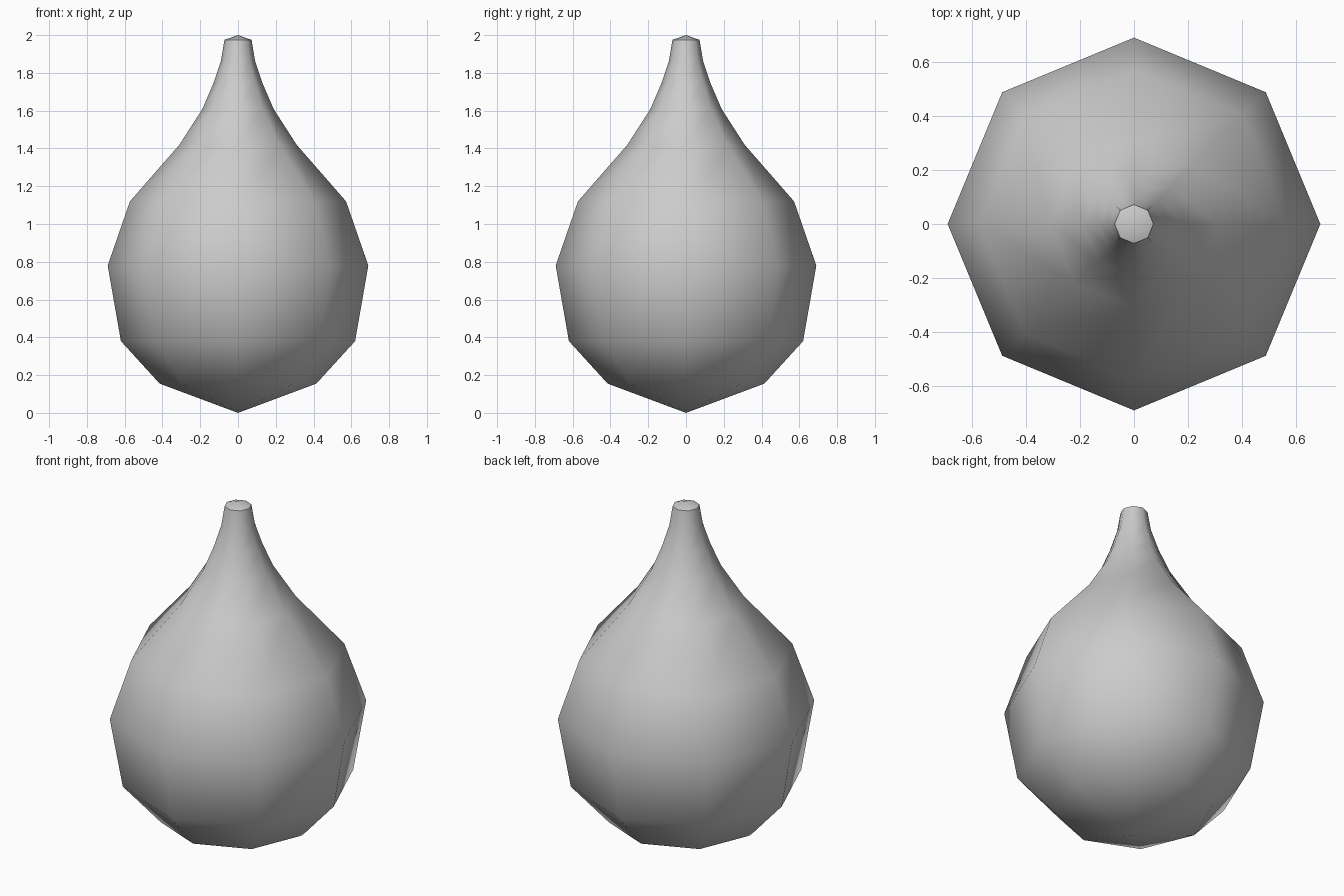
import bpy, bmesh
from math import radians, tau
from mathutils import Vector

cube = bpy.data.objects.get("Cube")
if cube:
    bpy.data.objects.remove(cube, do_unlink=True)

SIDES = 8

# Single grey material
grey = bpy.data.materials.new("light grey")
grey.use_nodes = True
colour = (0.6, 0.6, 0.6, 1.0)
grey.diffuse_color = colour
grey.node_tree.nodes["Principled BSDF"].inputs["Base Color"].default_value = colour

# Profile (radius, height) from the bottom tip to the slightly domed top
profile = [(0, 0), (0.415, 0.155), (0.62, 0.38), (0.69, 0.78), (0.572, 1.12),
           (0.31, 1.42), (0.188, 1.61), (0.13, 1.745), (0.09, 1.865),
           (0.072, 1.975), (0, 2)]

# Teardrop body: the profile turned around z
bm = bmesh.new()
verts = [bm.verts.new((r, 0, z)) for r, z in profile]
edges = [bm.edges.new(pair) for pair in zip(verts, verts[1:])]
bmesh.ops.spin(bm, geom=verts + edges, cent=Vector(), axis=(0, 0, 1),
               angle=tau, steps=SIDES)
bmesh.ops.remove_doubles(bm, verts=bm.verts, dist=0.001)
bmesh.ops.recalc_face_normals(bm, faces=bm.faces)
mesh = bpy.data.meshes.new("teardrop_body")
bm.to_mesh(mesh)
bm.free()
mesh.materials.append(grey)
body = bpy.data.objects.new("teardrop_body", mesh)
bpy.context.collection.objects.link(body)

# Smooth sides, with a crisp rim around the top cap
bpy.ops.object.select_all(action='DESELECT')
body.select_set(True)
bpy.context.view_layer.objects.active = body
bpy.ops.object.shade_smooth_by_angle(angle=radians(50))
